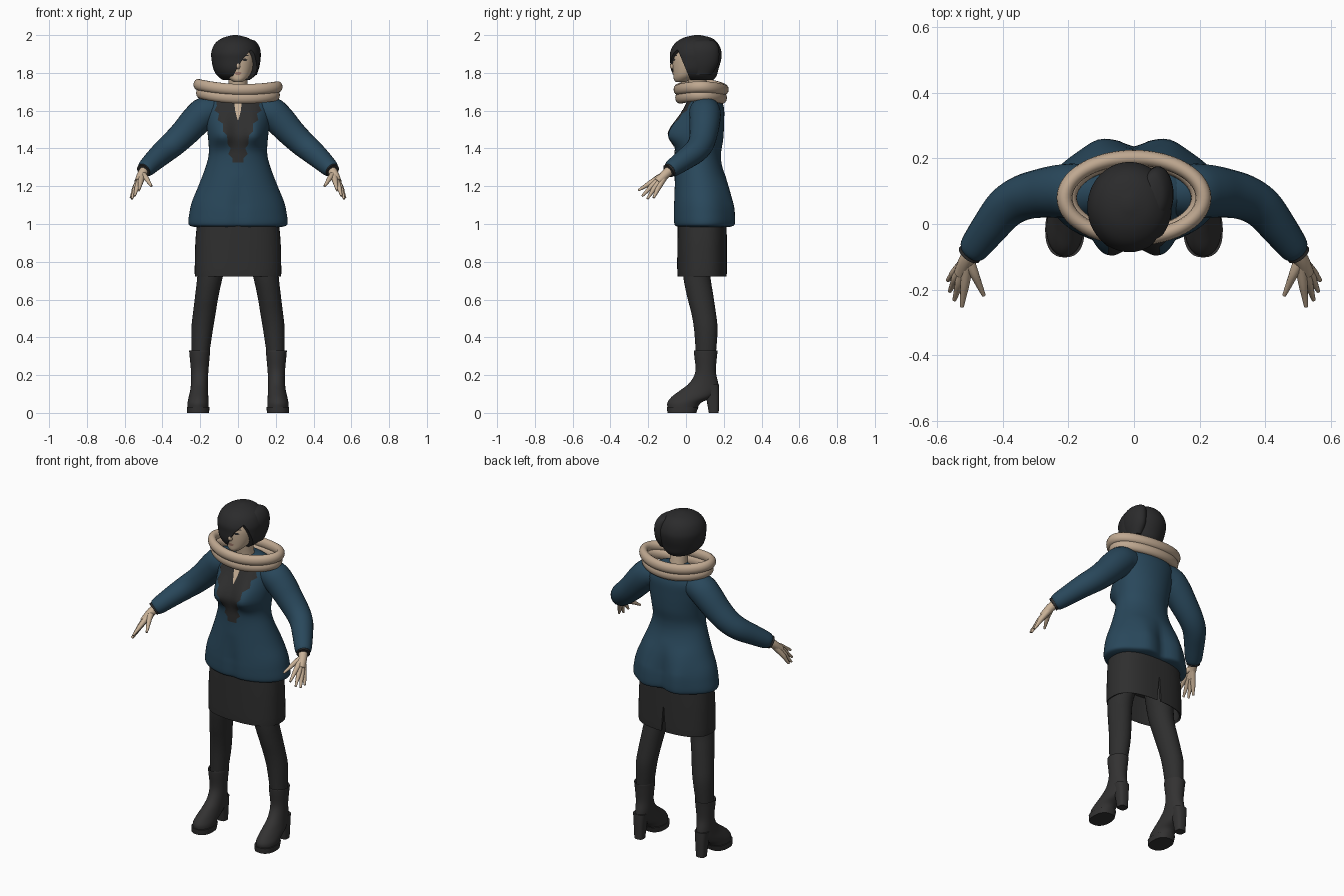
import bpy, bmesh, math
from mathutils import Vector
from mathutils.bvhtree import BVHTree

if "Cube" in bpy.data.objects:
    bpy.data.objects.remove(bpy.data.objects["Cube"])


def material(name, rgb):
    m = bpy.data.materials.new(name)
    m.use_nodes = True
    m.diffuse_color = (*rgb, 1)
    bsdf = m.node_tree.nodes["Principled BSDF"]
    bsdf.inputs["Base Color"].default_value = (*rgb, 1)
    bsdf.inputs["Roughness"].default_value = 0.8
    return m


COAT = material("teal_blue_wool", (0.022, 0.064, 0.105))
CLOTH = material("charcoal_cloth", (0.028, 0.028, 0.028))
BOOT = material("boot_leather", (0.033, 0.032, 0.032))
HAIR = material("black_hair", (0.024, 0.024, 0.025))
SKIN = material("skin", (0.58, 0.44, 0.31))
SCARF = material("beige_knit", (0.52, 0.39, 0.28))
LIP = material("lip", (0.36, 0.2, 0.15))


def finish(name, verts, faces, mat, angle=50, fix=True):
    me = bpy.data.meshes.new(name)
    me.from_pydata([tuple(v) for v in verts], [], faces)
    me.materials.append(mat)
    if fix:
        bm = bmesh.new()
        bm.from_mesh(me)
        bmesh.ops.recalc_face_normals(bm, faces=bm.faces)
        bm.to_mesh(me)
        bm.free()
    ob = bpy.data.objects.new(name, me)
    bpy.context.collection.objects.link(ob)
    smooth(ob, angle)
    return ob


def smooth(ob, angle=50):
    bpy.ops.object.select_all(action="DESELECT")
    ob.select_set(True)
    bpy.context.view_layer.objects.active = ob
    bpy.ops.object.shade_smooth_by_angle(angle=math.radians(angle))


def spline(keys, n):
    """Smooth interpolation through tuples, n steps per span."""
    out = []
    for i in range(len(keys) - 1):
        a, b, c, d = (keys[max(i - 1, 0)], keys[i], keys[i + 1], keys[min(i + 2, len(keys) - 1)])
        for k in range(n):
            t = k / n
            out.append(tuple(
                q + t * ((r - p) / 2 + t * ((2 * p - 5 * q + 4 * r - s) / 2 + t * (3 * q - p - 3 * r + s) / 2))
                for p, q, r, s in zip(a, b, c, d)))
    return out + [keys[-1]]


def skin_rings(name, rings, mat, angle=50, closed=False):
    s = len(rings[0])
    m = len(rings)
    faces = [(r * s + c, r * s + (c + 1) % s, (r + 1) % m * s + (c + 1) % s, (r + 1) % m * s + c)
             for r in range(m if closed else m - 1) for c in range(s)]
    if not closed:
        faces += [tuple(range(s)), tuple(range((m - 1) * s, m * s))]
    return finish(name, [v for ring in rings for v in ring], faces, mat, angle)


def loft(name, keys, mat, n=4, seg=32, power=2, warp=None, angle=50):
    """Stacked level ovals; keys are centre x, centre y, height, half width, half depth."""
    rings = []
    for cx, cy, z, rx, ry in spline(keys, n):
        ring = []
        for i in range(seg):
            c, s = math.cos(math.tau * i / seg), math.sin(math.tau * i / seg)
            v = Vector((cx + rx * math.copysign(abs(c) ** (2 / power), c),
                        cy + ry * math.copysign(abs(s) ** (2 / power), s), z))
            ring.append(warp(v, s) if warp else v)
        rings.append(ring)
    return skin_rings(name, rings, mat, angle)


def tube(name, keys, mat, n=4, seg=16):
    """Round limb along a path; keys are x, y, z, radius."""
    pts = spline(keys, n)
    rings = []
    for i, p in enumerate(pts):
        d = Vector(pts[min(i + 1, len(pts) - 1)][:3]) - Vector(pts[max(i - 1, 0)][:3])
        u = d.cross(Vector((0, 1, 0.3))).normalized()
        w = d.cross(u).normalized()
        rings.append([Vector(p[:3]) + p[3] * (u * math.cos(math.tau * k / seg) + w * math.sin(math.tau * k / seg))
                      for k in range(seg)])
    return skin_rings(name, rings, mat)


def front_patch(name, target, profile, mat, x0=0, lift=0.004, cols=12):
    """Thin plate laid on a front surface; profile rows are height, half width."""
    me = target.data
    tree = BVHTree.FromPolygons([v.co for v in me.vertices], [p.vertices for p in me.polygons])
    rows = [tuple(a + (b - a) * t / 4 for a, b in zip(p, q)) for p, q in zip(profile, profile[1:]) for t in range(4)]
    rows.append(profile[-1])
    verts = []
    for z, w in rows:
        for c in range(cols + 1):
            x = x0 + w * (2 * c / cols - 1)
            hit = tree.ray_cast(Vector((x, -1, z)), Vector((0, 1, 0)))[0]
            verts.append((x, (hit.y if hit else 0) - lift, z))
    s = cols + 1
    faces = [((r + 1) * s + c, (r + 1) * s + c + 1, r * s + c + 1, r * s + c)
             for r in range(len(rows) - 1) for c in range(cols)]
    return finish(name, verts, faces, mat, fix=False)


# Coat body, with the bust and the two back lobes of the hem
def coat_shape(v, s):
    if s < 0:
        dz = v.z - 1.475
        fall = math.exp(-(dz / (0.075 if dz > 0 else 0.042)) ** 2 / 2)
        v.y -= 0.07 * fall * sum(math.exp(-((v.x - c) / 0.05) ** 2 / 2) for c in (-0.09, 0.09))
    low = max(0, min(1, (1.25 - v.z) / 0.15))
    groove = math.exp(-(v.x / 0.035) ** 2)
    v.y += low * (-0.02 * groove if s > 0 else 0.012 * groove) * abs(s)
    if s > 0:
        v.y += low * 0.016 * math.exp(-((abs(v.x) - 0.11) / 0.05) ** 2)
    return v


coat = loft("coat_body", [
    (0, 0.092, 0.985, 0.235, 0.14), (0, 0.094, 1.0, 0.262, 0.16), (0, 0.093, 1.06, 0.257, 0.162),
    (0, 0.09, 1.12, 0.243, 0.157), (0, 0.083, 1.2, 0.21, 0.146), (0, 0.068, 1.3, 0.172, 0.125),
    (0, 0.065, 1.37, 0.155, 0.12), (0, 0.075, 1.45, 0.158, 0.122), (0, 0.09, 1.55, 0.17, 0.112),
    (0, 0.1, 1.62, 0.175, 0.1), (0, 0.1, 1.67, 0.14, 0.078), (0, 0.095, 1.7, 0.07, 0.05)],
    COAT, n=6, seg=72, warp=coat_shape)

# Ruffled blouse front and the skin at the open neck
front_patch("blouse_front", coat, [
    (1.66, 0.115), (1.625, 0.112), (1.6, 0.125), (1.585, 0.1), (1.55, 0.108), (1.53, 0.078), (1.49, 0.08),
    (1.47, 0.058), (1.42, 0.054), (1.4, 0.038), (1.37, 0.052), (1.35, 0.03), (1.325, 0.03)], CLOTH, cols=24)
front_patch("neck_opening", coat, [(1.66, 0.022), (1.6, 0.015), (1.55, 0.002)], SKIN, lift=0.007)

# Skirt: open below, with a slit at the back
skirt = loft("skirt", [
    (0, 0.085, 1.02, 0.215, 0.13), (0, 0.085, 0.9, 0.226, 0.131), (0, 0.085, 0.735, 0.229, 0.131),
    (0, 0.085, 0.73, 0.222, 0.126), (0, 0.085, 0.74, 0.215, 0.12), (0, 0.085, 0.88, 0.21, 0.115)],
    CLOTH, seg=48, power=2.5)


def cut(ob, name, profile, depth):
    """Subtract a prism; profile is x, z and depth(z) gives its rear y limits."""
    n = len(profile)
    verts = [(x, depth(z)[k], z) for k in (0, 1) for x, z in profile]
    faces = [tuple(range(n)), tuple(range(n, 2 * n))]
    faces += [(i, (i + 1) % n, n + (i + 1) % n, n + i) for i in range(n)]
    tool = finish(name, verts, faces, ob.data.materials[0])
    tool.hide_render = True
    mod = ob.modifiers.new("cut", "BOOLEAN")
    mod.operation, mod.solver, mod.object = "DIFFERENCE", "EXACT", tool
    bpy.context.view_layer.objects.active = ob
    bpy.ops.object.modifier_apply(modifier=mod.name)
    bpy.data.objects.remove(tool)
    smooth(ob)


cut(skirt, "slit_cutter", [(-0.016, 0.7), (0.016, 0.7), (0.002, 0.87), (-0.002, 0.87)], lambda z: (0.15, 0.3))

# Scarf: two stacked soft loops
for name, z0, rx, ry, tall in (("scarf_upper", 1.722, 0.212, 0.122, 0.03), ("scarf_lower", 1.678, 0.198, 0.113, 0.031)):
    rings = []
    for i in range(64):
        a = math.tau * i / 64
        lift = z0 + 0.01 * math.cos(2 * a) - 0.006 * math.cos(a)
        rings.append([((rx + 0.024 * math.cos(b)) * math.cos(a), 0.08 + (ry + 0.024 * math.cos(b)) * math.sin(a),
                       lift + tall * math.sin(b)) for b in (math.tau * k / 14 for k in range(14))])
    skin_rings(name, rings, SCARF, closed=True)

# Head and neck
loft("neck", [(0, 0.085, 1.62, 0.06, 0.055), (0, 0.07, 1.7, 0.05, 0.05), (0, 0.05, 1.82, 0.05, 0.05)], SKIN)
head = loft("head", [
    (0, -0.03, 1.752, 0.022, 0.025), (0, -0.018, 1.765, 0.042, 0.046), (0, 0.0, 1.79, 0.064, 0.067),
    (0, 0.025, 1.84, 0.084, 0.096), (0, 0.035, 1.89, 0.09, 0.104), (0, 0.04, 1.94, 0.08, 0.09),
    (0, 0.04, 1.97, 0.04, 0.05)], SKIN, seg=40)
tube("nose", [(0, -0.06, 1.878, 0.006), (0, -0.07, 1.855, 0.009), (0, -0.074, 1.835, 0.012), (0, -0.062, 1.825, 0.008)], SKIN)
front_patch("lips", head, [(1.806, 0.008), (1.8, 0.021), (1.79, 0.01)], LIP, lift=0.003)
for side, sx in (("left", 1), ("right", -1)):
    front_patch(side + "_eye", head, [(1.875, 0.006), (1.869, 0.015), (1.863, 0.006)], HAIR, 0.036 * sx, 0.003)
    front_patch(side + "_brow", head, [(1.896, 0.016), (1.89, 0.019)], HAIR, 0.038 * sx, 0.003)

# Hair: bob with a swept fringe that leaves the left of the face open
hair = loft("hair", [
    (-0.01, 0.06, 1.762, 0.07, 0.085), (-0.01, 0.05, 1.785, 0.1, 0.112), (-0.011, 0.046, 1.82, 0.119, 0.126),
    (-0.013, 0.051, 1.87, 0.127, 0.135), (-0.014, 0.052, 1.91, 0.127, 0.136), (-0.014, 0.055, 1.955, 0.108, 0.115),
    (-0.014, 0.06, 1.985, 0.068, 0.075), (-0.014, 0.06, 2.0, 0.012, 0.015)], HAIR, seg=48)
cut(hair, "face_cutter", [(-0.04, 1.7), (-0.035, 1.765), (-0.01, 1.815), (0.025, 1.872), (0.07, 1.925), (0.2, 1.925), (0.2, 1.7)],
    lambda z: (-0.2, -0.045 + (1.925 - z) * 0.42))
loft("hair_side_lobe", [
    (0.07, 0.085, 1.79, 0.03, 0.05), (0.072, 0.09, 1.85, 0.045, 0.08), (0.072, 0.09, 1.92, 0.047, 0.085),
    (0.06, 0.09, 1.965, 0.036, 0.065), (0.055, 0.09, 1.978, 0.01, 0.02)], HAIR)

# Limbs, made once for each side
for side, sx in (("left", 1), ("right", -1)):
    def flip(keys):
        return [(k[0] * sx, *k[1:]) for k in keys]

    tube(side + "_sleeve", flip([
        (0.1, 0.1, 1.605, 0.07), (0.17, 0.1, 1.592, 0.083), (0.22, 0.1, 1.55, 0.082), (0.28, 0.094, 1.485, 0.075),
        (0.34, 0.08, 1.427, 0.069), (0.39, 0.05, 1.385, 0.064), (0.44, -0.01, 1.34, 0.056),
        (0.485, -0.07, 1.297, 0.047), (0.497, -0.085, 1.286, 0.038)]), COAT, seg=24)
    tube(side + "_cuff", flip([(0.485, -0.07, 1.297, 0.036), (0.502, -0.093, 1.281, 0.038)]), CLOTH)
    tube(side + "_wrist", flip([(0.49, -0.078, 1.29, 0.026), (0.51, -0.11, 1.262, 0.024), (0.527, -0.15, 1.222, 0.022)]), SKIN)

    # Fingers share a palm by starting at the wrist
    for finger, knuckle, tip in (
            ("thumb", (0.488, -0.15, 1.245), (0.458, -0.218, 1.2)),
            ("index_finger", (0.515, -0.178, 1.224), (0.525, -0.252, 1.178)),
            ("middle_finger", (0.53, -0.172, 1.21), (0.548, -0.232, 1.148)),
            ("ring_finger", (0.54, -0.16, 1.2), (0.562, -0.205, 1.133)),
            ("little_finger", (0.544, -0.145, 1.195), (0.568, -0.172, 1.138))):
        mid = tuple((a + b) / 2 for a, b in zip(knuckle, tip))
        tube(f"{side}_{finger}", flip([(0.507, -0.108, 1.262, 0.02), (*knuckle, 0.0145),
                                       (*mid, 0.0105), (*tip, 0.006)]), SKIN, seg=10)

    # Leg
    loft(side + "_leg", flip([
        (0.12, 0.07, 0.9, 0.085, 0.085), (0.145, 0.057, 0.74, 0.069, 0.073), (0.165, 0.075, 0.62, 0.062, 0.07),
        (0.178, 0.093, 0.53, 0.06, 0.065), (0.19, 0.105, 0.44, 0.057, 0.062), (0.2, 0.105, 0.3, 0.046, 0.052)]), CLOTH)

    # Boot with platform sole and block heel
    loft(side + "_boot", flip([
        (0.203, 0.105, 0.31, 0.045, 0.05), (0.203, 0.105, 0.33, 0.055, 0.062), (0.203, 0.104, 0.3, 0.053, 0.06),
        (0.203, 0.104, 0.22, 0.046, 0.054), (0.204, 0.095, 0.16, 0.045, 0.075), (0.206, 0.07, 0.12, 0.047, 0.1),
        (0.209, 0.032, 0.085, 0.052, 0.108), (0.211, -0.008, 0.055, 0.056, 0.09), (0.211, -0.018, 0.03, 0.056, 0.08)]),
        BOOT, seg=28)
    loft(side + "_sole", flip([(0.211, -0.018, 0.032, 0.06, 0.084), (0.211, -0.022, 0, 0.058, 0.076)]), BOOT, n=1, power=2.4)
    loft(side + "_heel", flip([(0.206, 0.13, 0.15, 0.04, 0.045), (0.206, 0.14, 0.09, 0.033, 0.036),
                               (0.206, 0.147, 0, 0.027, 0.026)]), BOOT, seg=20, power=3)
